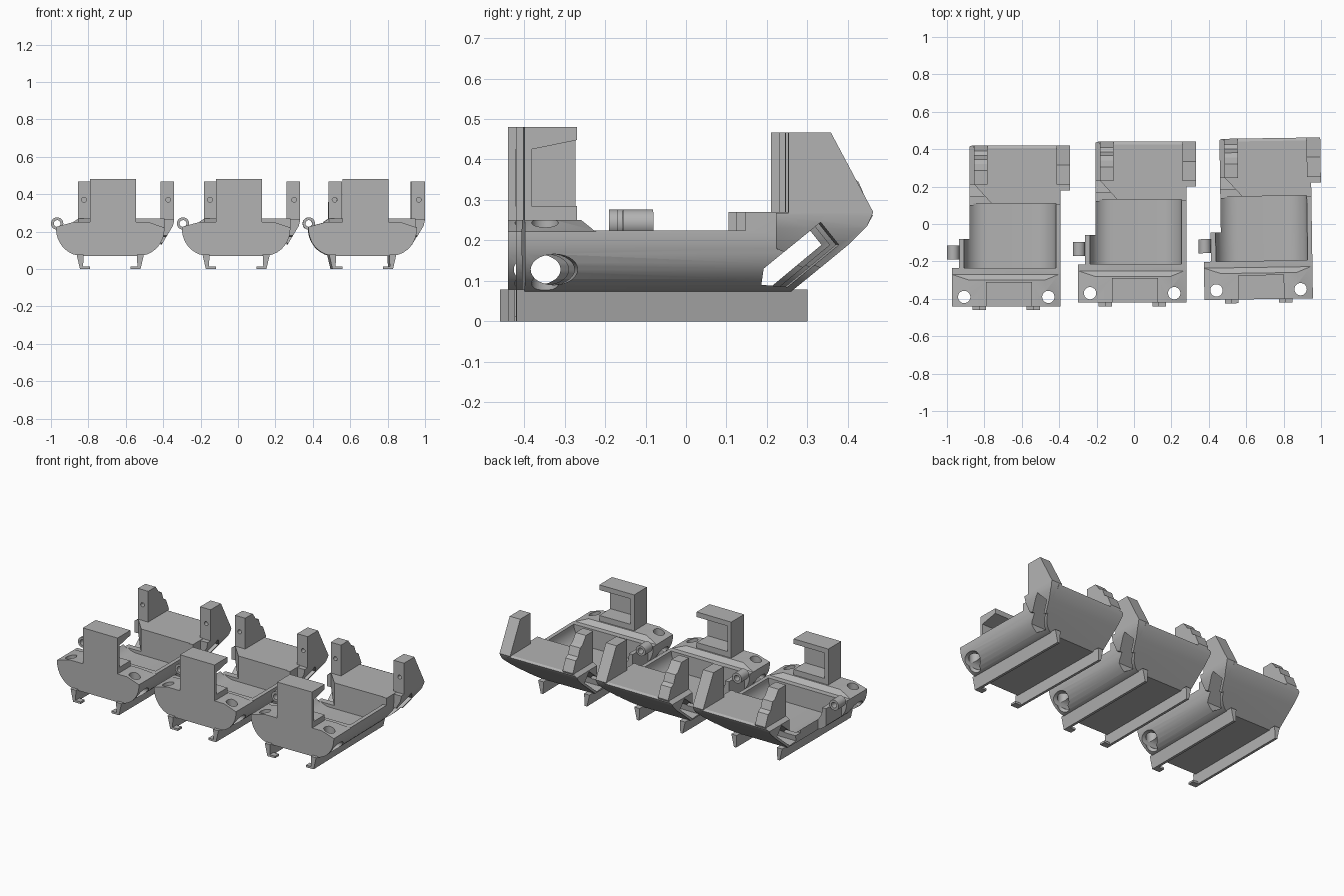
import bpy, bmesh, math
from mathutils import Vector

if "Cube" in bpy.data.objects:
    bpy.data.objects.remove(bpy.data.objects["Cube"])

grey = bpy.data.materials.new("plain_grey")
grey.diffuse_color = (0.45, 0.45, 0.45, 1)
grey.use_nodes = True
grey.node_tree.nodes["Principled BSDF"].inputs["Base Color"].default_value = grey.diffuse_color


def finish(bm, name):
    bmesh.ops.recalc_face_normals(bm, faces=bm.faces)
    me = bpy.data.meshes.new(name)
    bm.to_mesh(me)
    bm.free()
    me.materials.append(grey)
    ob = bpy.data.objects.new(name, me)
    bpy.context.collection.objects.link(ob)
    return ob


def prism(name, axis, pts, lo, hi):
    """Extrude a 2D outline along an axis; pts are the other two axes in order."""
    def place(p, d):
        return {"x": (d, p[0], p[1]), "y": (p[0], d, p[1]), "z": (p[0], p[1], d)}[axis]
    bm = bmesh.new()
    a = [bm.verts.new(place(p, lo)) for p in pts]
    b = [bm.verts.new(place(p, hi)) for p in pts]
    bm.faces.new(a)
    bm.faces.new(b[::-1])
    for i in range(len(pts)):
        j = (i + 1) % len(pts)
        bm.faces.new((a[i], a[j], b[j], b[i]))
    return finish(bm, name)


def box(name, x0, x1, y0, y1, z0, z1):
    return prism(name, "z", [(x0, y0), (x1, y0), (x1, y1), (x0, y1)], z0, z1)


def oval(cx, cy, rx, ry, n=28):
    return [(cx + rx * math.cos(2 * math.pi * i / n), cy + ry * math.sin(2 * math.pi * i / n))
            for i in range(n)]


def arc(cx, cz, rx, rz, n=9):
    """Lower quarter turn from the side down to the floor."""
    return [(cx + rx * math.cos(math.pi / 2 * i / n), cz - rz * math.sin(math.pi / 2 * i / n))
            for i in range(n + 1)]


def combine(ob, other, op):
    m = ob.modifiers.new(op, "BOOLEAN")
    m.operation, m.solver, m.object = op, "EXACT", other
    bpy.context.view_layer.objects.active = ob
    bpy.ops.object.modifier_apply(modifier=m.name)
    bpy.data.objects.remove(other)


# Hull: cross-section intersected with the side outline
right = arc(0.15, 0.215, 0.14, 0.145)
left = [(-x, z) for x, z in reversed(right)]
section = [(0.29, 0.27)] + right + left + [(-0.29, 0.225), (-0.2, 0.25), (-0.17, 0.27)]
cradle = prism("cradle", "y", section, -0.6, 0.6)
side = [(-0.44, 0.05), (-0.44, 0.25), (-0.30, 0.25), (-0.27, 0.225), (0.105, 0.225),
        (0.105, 0.27), (0.405, 0.27), (0.42, 0.262), (0.405, 0.235), (0.36, 0.19),
        (0.215, 0.07), (0.215, 0.05)]
combine(cradle, prism("side_outline", "x", side, -0.5, 0.5), "INTERSECT")

# Trough, open left side, chamfered rear corner and sloped front shoulder
wall_r = arc(0.13, 0.22, 0.135, 0.115)
wall_l = [(-x * 0.85, z) for x, z in reversed(wall_r)]
trough = [(0.265, 0.4)] + wall_r + wall_l + [(-0.225, 0.4)]
combine(cradle, prism("trough", "y", trough, -0.235, 0.11), "DIFFERENCE")
for c in (box("open_left", -0.5, -0.197, -0.08, 0.6, 0, 0.5),
          box("clip_left", -0.5, -0.252, -0.236, -0.07, 0, 0.5),
          prism("rear_chamfer", "z", [(-0.23, 0.1), (-0.07, 0.1), (-0.17, 0.21), (-0.23, 0.21)],
                0.125, 0.4),
          prism("shoulder", "y", [(0.2, 0.252), (0.3, 0.218), (0.3, 0.3), (0.2, 0.3)],
                -0.5, -0.265)):
    combine(cradle, c, "DIFFERENCE")

# Hooked tower on the front plate
tower = box("tower", -0.107, 0.138, -0.44, -0.31, 0.2, 0.48)
recess = [(-0.422, 0.425), (-0.29, 0.452), (-0.29, 0.285), (-0.422, 0.285)]
combine(tower, prism("recess", "x", recess, -0.08, 0.3), "DIFFERENCE")
combine(cradle, tower, "UNION")

# Rear ears
ear = prism("right_ear", "x", [(0.21, 0.467), (0.315, 0.467), (0.42, 0.27), (0.405, 0.235),
                               (0.36, 0.19), (0.29, 0.132), (0.18, 0.18), (0.18, 0.268),
                               (0.21, 0.268)], 0.268, 0.342)
combine(ear, prism("ear_flare", "y", [(0.342, 0.26), (0.335, 0.23), (0.275, 0.13),
                                      (0.4, 0.1), (0.4, 0.26)], 0, 0.6), "DIFFERENCE")
combine(cradle, ear, "UNION")
ear = prism("left_ear", "x", [(0.21, 0.2), (0.21, 0.467), (0.285, 0.467), (0.32, 0.42),
                              (0.345, 0.41), (0.365, 0.36), (0.39, 0.345), (0.42, 0.275),
                              (0.405, 0.235), (0.37, 0.2)], -0.172, -0.1)
combine(cradle, ear, "UNION")

# Through openings: rear windows, front tunnel, screw holes, ear pinholes
window = [(0.145, 0.09), (0.21, 0.085), (0.335, 0.189), (0.29, 0.245), (0.15, 0.13)]
cuts = [prism("window", "x", window, -0.5, 0.5),
        prism("tunnel", "x", oval(-0.368, 0.128, 0.058, 0.038), -0.5, 0.5)]
cuts += [prism("screw_hole", "z", oval(sx * 0.225, -0.39, 0.033, 0.033), 0, 0.4)
         for sx in (-1, 1)]
cuts += [prism("pinhole", "y", oval(x, 0.37, 0.013, 0.013, 16), 0.1, 0.27)
         for x in (-0.14, 0.31)]
for c in cuts:
    combine(cradle, c, "DIFFERENCE")

# Clip ring on the left rim
ring = prism("clip_ring", "y", oval(-0.284, 0.243, 0.033, 0.033), -0.19, -0.115)
combine(ring, prism("bore", "y", oval(-0.284, 0.243, 0.018, 0.018), -0.3, 0), "DIFFERENCE")

# Mounting rails with inward tabs at the front
parts = [cradle, ring]
for s, label in ((-1, "left"), (1, "right")):
    stem = [(0.18, 0.078), (0.142, 0.078), (0.146, 0.0), (0.162, 0.0)]
    parts.append(prism(label + "_rail", "y", [(s * x, z) for x, z in stem], -0.46, 0.26))
    x0, x1 = sorted((s * 0.108, s * 0.155))
    parts.append(box(label + "_rail_tab", x0, x1, -0.46, -0.42, 0.0, 0.013))

for p in parts:
    bpy.ops.object.select_all(action="DESELECT")
    p.select_set(True)
    bpy.context.view_layer.objects.active = p
    bpy.ops.object.shade_smooth_by_angle(angle=math.radians(25))

# Three units in a staggered row, the last turned slightly
for k, (ox, oy, turn) in enumerate([(-0.683, 0, 0), (-0.01, 0.02, 0), (0.66, 0.038, 0.015)]):
    for p in parts:
        ob = p if k == 0 else p.copy()
        if k:
            bpy.context.collection.objects.link(ob)
        ob.location = Vector((ox, oy, 0))
        ob.rotation_euler.z = turn
